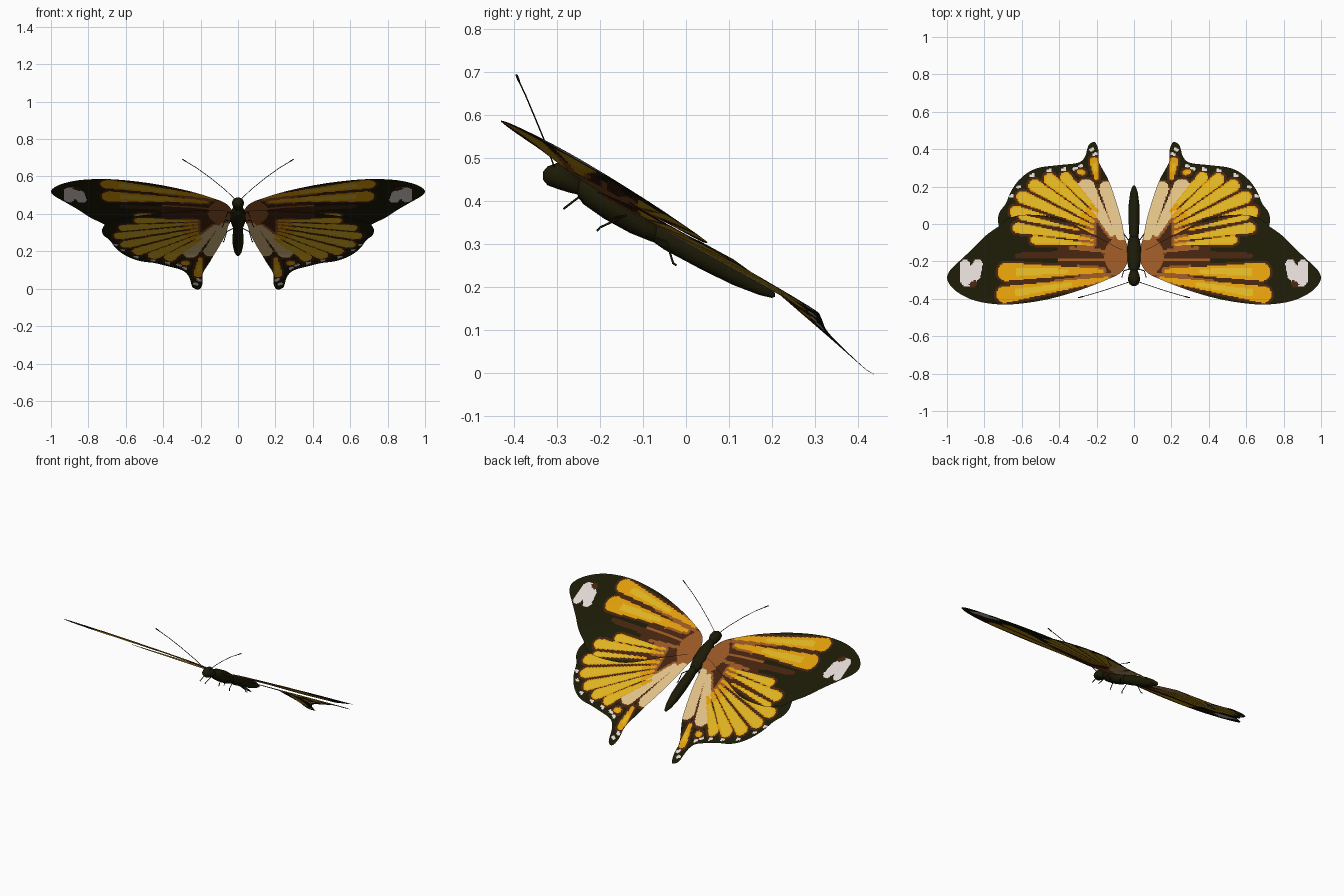
import bpy, bmesh, math
from mathutils import Vector

if "Cube" in bpy.data.objects:
    bpy.data.objects.remove(bpy.data.objects["Cube"])


def material(name, rgb):
    m = bpy.data.materials.new(name)
    lin = [((c / 255 + 0.055) / 1.055) ** 2.4 if c > 10 else c / 3295 for c in rgb]
    m.diffuse_color = (*lin, 1)
    m.use_nodes = True
    m.node_tree.nodes["Principled BSDF"].inputs["Base Color"].default_value = m.diffuse_color
    return m


MATS = [material("black_olive", (27, 26, 6)), material("dark_brown", (68, 34, 14)),
        material("brown", (150, 86, 36)), material("orange", (223, 156, 10)),
        material("yellow", (222, 180, 34)), material("tan", (223, 192, 134)),
        material("white", (222, 214, 210))]
BLACK, DARK, BROWN, ORANGE, YELLOW, TAN, WHITE = range(7)


def add_object(name, bm, mats):
    me = bpy.data.meshes.new(name)
    bm.to_mesh(me)
    bm.free()
    for m in mats:
        me.materials.append(m)
    ob = bpy.data.objects.new(name, me)
    bpy.context.collection.objects.link(ob)
    return ob


def mirror(ob):
    ob.modifiers.new("Mirror", 'MIRROR').use_mirror_merge = False


def smooth_loop(pts, n=4):
    """Closed Catmull-Rom curve through the outline points."""
    out, k = [], len(pts)
    for i in range(k):
        a, b, c, d = (Vector(pts[(i + j) % k]) for j in (-1, 0, 1, 2))
        for s in range(n):
            t = s / n
            out.append(0.5 * (2 * b + (c - a) * t + (2 * a - 5 * b + 4 * c - d) * t * t
                              + (3 * b - a - 3 * c + d) * t ** 3))
    return out


def wing_colour(p, cells):
    """Colour from tapered cells (x0, y0, r0, x1, y1, r1, colour) on a veined ground."""
    near_vein = False
    for x0, y0, r0, x1, y1, r1, col in cells:
        a, d = Vector((x0, y0)), Vector((x1 - x0, y1 - y0))
        t = max(0, min(1, (p - a).dot(d) / d.length_squared))
        r = r0 + (r1 - r0) * t
        dist = (p - a - d * t).length
        if dist < r:
            if col == ORANGE and dist < 0.5 * r and 0.35 < t < 0.9:
                return YELLOW
            if col == YELLOW and (dist > 0.8 * r or t < 0.2):
                return ORANGE
            return col
        if col in (ORANGE, YELLOW, TAN) and dist < r + 0.013:
            near_vein = True
    root = (p - Vector((0.05, -0.17))).length
    if root < 0.11:
        return BROWN
    if near_vein:
        return BROWN if root < 0.26 else DARK
    return DARK if root < 0.36 else BLACK


def wing(name, outline, cells, height, step=0.0065):
    bm = bmesh.new()
    loop = smooth_loop(outline)
    vs = [bm.verts.new((p.x, p.y, 0)) for p in loop]
    bmesh.ops.triangulate(bm, faces=[bm.faces.new(vs)])
    # fine grid cuts so the painted cells get crisp borders
    for axis, lo, hi in ((0, 0.0, 1.01), (1, -0.45, 0.46)):
        for i in range(int((hi - lo) / step) + 1):
            co, no = Vector((0, 0, 0)), Vector((0, 0, 0))
            co[axis], no[axis] = lo + i * step, 1
            bmesh.ops.bisect_plane(bm, geom=bm.verts[:] + bm.edges[:] + bm.faces[:],
                                   plane_co=co, plane_no=no, dist=1e-6)
    for f in bm.faces:
        f.normal_update()
        if f.normal.z < 0:
            f.normal_flip()
        f.material_index = wing_colour(f.calc_center_median().xy, cells)
        f.smooth = True
    for v in bm.verts:
        v.co.z = height(v.co.x, v.co.y)
    mirror(add_object(name, bm, MATS))


# Forewings
def fore_height(x, y):
    camber = 0.010 * max(0, 1 - ((y + 0.2) / 0.24) ** 2)
    return 0.302 - 0.577 * y + 0.065 * x - 0.022 * x * x + camber * min(1, x * 4)


fore_outline = [(.03, -.16), (.06, -.25), (.15, -.30), (.3, -.357), (.45, -.40), (.6, -.425),
                (.72, -.43), (.85, -.41), (.95, -.36), (.998, -.30), (.985, -.25), (.93, -.195),
                (.86, -.13), (.79, -.06), (.72, -.01), (.67, .03), (.57, .05), (.4, .03),
                (.25, -.04), (.1, -.12)]
fore_cells = [(.14, -.292, .010, .69, -.377, .045, ORANGE),
              (.17, -.25, .010, .68, -.256, .049, ORANGE),
              (.10, -.265, .010, .42, -.305, .008, BROWN),
              (.12, -.19, .010, .40, -.19, .008, BROWN),
              (.12, -.15, .010, .34, -.128, .008, BROWN),
              (.22, -.11, .006, .53, -.085, .024, YELLOW),
              (.22, -.085, .006, .62, -.020, .029, YELLOW),
              (.30, -.03, .006, .60, .036, .016, YELLOW),
              (.865, -.325, .016, .85, -.315, .014, DARK),
              (.905, -.215, .026, .895, -.30, .034, WHITE),
              (.835, -.215, .026, .86, -.27, .040, WHITE),
              (.25, -.16, .020, .62, -.17, .015, DARK)]
wing("forewings", fore_outline, fore_cells, fore_height)


# Hindwings, tails bending down
def hind_height(x, y):
    bend = max(0, min(1, (y - 0.22) / 0.2)) * max(0, min(1, (0.45 - x) / 0.2))
    return 0.30 - 0.565 * y + 0.03 * x - 0.063 * bend


hind_outline = [(.03, -.19), (.2, -.2), (.5, -.14), (.68, -.07), (.725, 0), (.72, .06), (.685, .11),
                (.655, .18), (.6, .25), (.52, .298), (.4, .315), (.3, .327), (.262, .36),
                (.243, .42), (.21, .438), (.19, .395), (.187, .33), (.13, .22), (.075, .05), (.05, -.07)]
hind_cells = [(.22, -.10, .006, .53, -.085, .026, YELLOW), (.22, -.075, .006, .61, -.012, .030, YELLOW),
              (.22, -.045, .008, .63, .065, .034, YELLOW), (.22, -.015, .008, .595, .143, .034, YELLOW),
              (.22, .015, .010, .53, .205, .034, YELLOW), (.21, .04, .010, .45, .238, .034, YELLOW),
              (.20, .07, .010, .365, .248, .030, YELLOW), (.12, -.05, .016, .255, .195, .046, TAN),
              (.07, -.06, .028, .148, .19, .038, TAN), (.20, .25, .014, .214, .335, .023, ORANGE),
              (.275, .275, .014, .29, .28, .014, ORANGE)]
spots = [(.28, .312), (.31, .298), (.37, .296), (.45, .288), (.54, .262), (.61, .2), (.65, .15),
         (.22, .4), (.205, .375)]
hind_cells = [(x, y, .009, x + .012, y - .004, .007, WHITE) for x, y in spots] + hind_cells
wing("hindwings", hind_outline, hind_cells, hind_height)


# Body parts: elliptical rings (y, z, half width, half height)
def ringed(name, rings, sides=20):
    bm = bmesh.new()
    loops = [[bm.verts.new((rx * math.cos(a), y, z + rz * math.sin(a)))
              for a in (2 * math.pi * i / sides for i in range(sides))] for y, z, rx, rz in rings]
    for a, b in zip(loops, loops[1:]):
        for i in range(sides):
            j = (i + 1) % sides
            bm.faces.new((a[i], a[j], b[j], b[i]))
    bm.faces.new(loops[0])
    bm.faces.new(loops[-1])
    bmesh.ops.recalc_face_normals(bm, faces=bm.faces)
    for f in bm.faces:
        f.smooth = True
    add_object(name, bm, [MATS[BLACK]])


ringed("head", [(-.332, .458, .008, .01), (-.322, .458, .024, .022), (-.30, .458, .032, .030),
                (-.275, .452, .030, .032), (-.25, .438, .020, .024), (-.24, .43, .012, .015)])
ringed("thorax", [(-.26, .438, .010, .012), (-.24, .425, .028, .032), (-.19, .398, .040, .040),
                  (-.13, .365, .040, .040), (-.08, .337, .028, .032), (-.06, .322, .018, .02)])
ringed("abdomen", [(-.10, .343, .018, .022), (-.05, .316, .026, .030), (.04, .270, .030, .032),
                   (.11, .234, .028, .030), (.17, .201, .020, .020), (.20, .184, .009, .010),
                   (.207, .181, .003, .004)])


# Thin tubes for antennae and legs, mirrored
def tube(name, pts, radius, tip=1.0):
    cu = bpy.data.curves.new(name, 'CURVE')
    cu.dimensions = '3D'
    cu.bevel_depth = radius
    cu.bevel_resolution = 1
    cu.use_fill_caps = True
    sp = cu.splines.new('POLY')
    sp.points.add(len(pts) - 1)
    for i, (q, p) in enumerate(zip(sp.points, pts)):
        q.co = (*p, 1)
        q.radius = tip if i >= len(pts) - 2 else 1
    cu.materials.append(MATS[BLACK])
    ob = bpy.data.objects.new(name, cu)
    bpy.context.collection.objects.link(ob)
    mirror(ob)


tube("antennae", [(.012, -.305, .475), (.07, -.325, .53), (.15, -.352, .595), (.22, -.373, .645),
                  (.27, -.387, .675), (.278, -.389, .68), (.297, -.394, .692)], .0018, 1.7)
tube("front_legs", [(.02, -.24, .40), (.055, -.25, .408), (.065, -.285, .381)], .0025)
tube("middle_legs", [(.025, -.17, .36), (.07, -.14, .366), (.08, -.20, .338), (.085, -.207, .330)], .0025)
tube("hind_legs", [(.02, -.10, .325), (.06, -.045, .305), (.075, -.03, .255), (.08, -.023, .25)], .0025)
